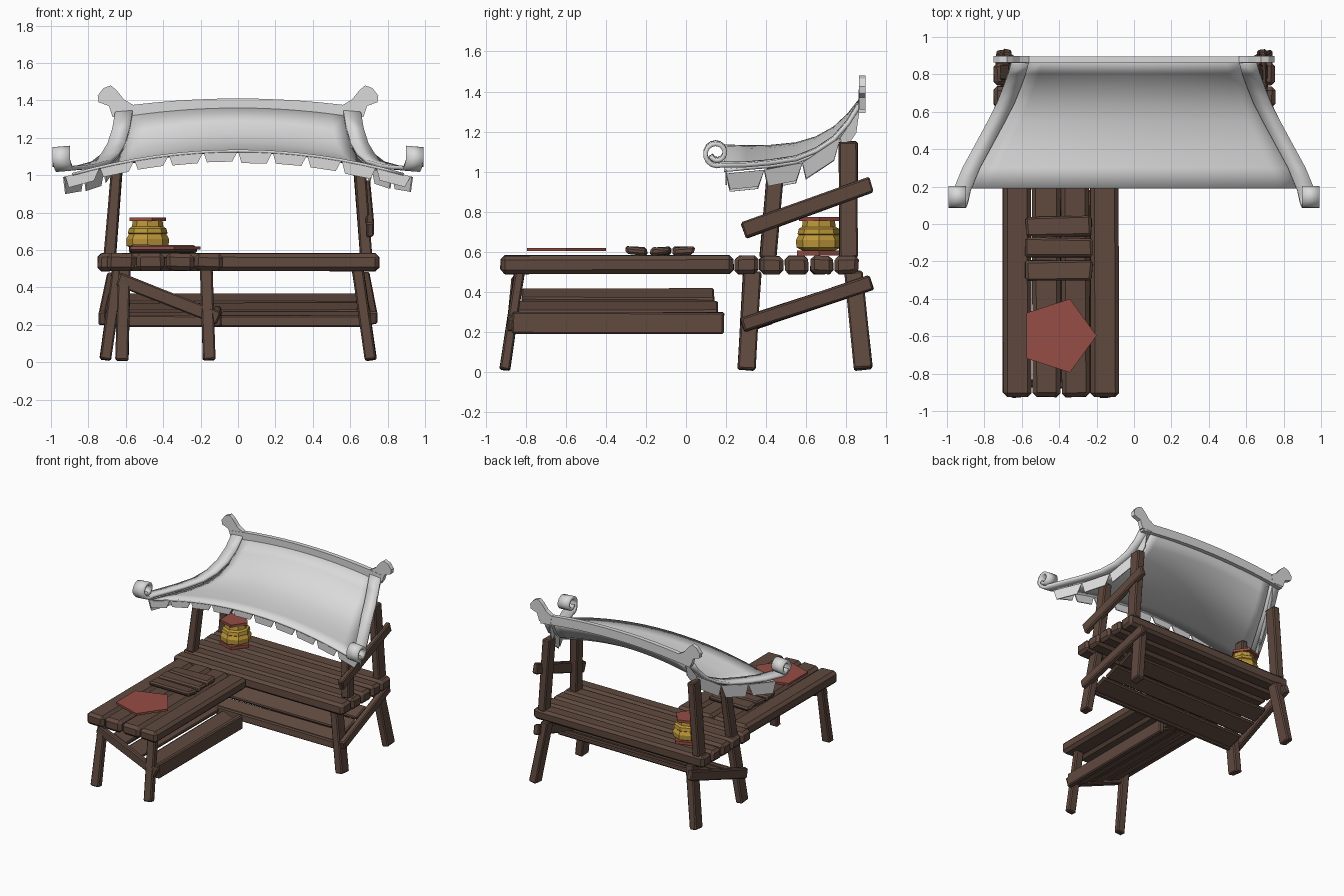
import bpy, bmesh, math, random
from mathutils import Vector, Matrix

random.seed(4)
cube = bpy.data.objects.get("Cube")
if cube:
    bpy.data.objects.remove(cube, do_unlink=True)


def material(name, r, g, b):
    m = bpy.data.materials.new(name)
    m.use_nodes = True
    m.diffuse_color = (r, g, b, 1)
    m.node_tree.nodes["Principled BSDF"].inputs["Base Color"].default_value = (r, g, b, 1)
    return m


WOOD = material("dark wood", 0.115, 0.067, 0.049)
CLOTH = material("pale canopy", 0.7, 0.7, 0.7)
RED = material("red lacquer", 0.3, 0.075, 0.058)
GOLD = material("gold paper", 0.5, 0.31, 0.04)


def add(name, verts, faces, mat, thickness=0, smooth=False):
    mesh = bpy.data.meshes.new(name)
    mesh.from_pydata([tuple(v) for v in verts], [], faces)
    bm = bmesh.new()
    bm.from_mesh(mesh)
    bmesh.ops.recalc_face_normals(bm, faces=bm.faces)
    bm.to_mesh(mesh)
    bm.free()
    mesh.materials.append(mat)
    ob = bpy.data.objects.new(name, mesh)
    bpy.context.collection.objects.link(ob)
    if thickness:
        mod = ob.modifiers.new("thickness", "SOLIDIFY")
        mod.thickness = thickness
        mod.offset = 0
    if smooth:
        bpy.ops.object.select_all(action="DESELECT")
        ob.select_set(True)
        bpy.context.view_layer.objects.active = ob
        bpy.ops.object.shade_smooth_by_angle(angle=math.radians(35))
    return ob


def beam(name, start, end, width, height, up=(0, 0, 1), bevel=0.008, jitter=0.004):
    """A slightly uneven timber running from start to end."""
    a, b = Vector(start), Vector(end)
    d = (b - a).normalized()
    side = Vector(up).cross(d).normalized()
    top = d.cross(side)
    bm = bmesh.new()
    bmesh.ops.create_cube(bm, size=1)
    rot = Matrix((side, top, d)).transposed()
    for v in bm.verts:
        p = Vector((v.co.x * width, v.co.y * height, v.co.z * (b - a).length))
        wobble = Vector([random.uniform(-jitter, jitter) for _ in range(3)])
        v.co = rot @ p + (a + b) / 2 + wobble
    mesh = bpy.data.meshes.new(name)
    bm.to_mesh(mesh)
    bm.free()
    mesh.materials.append(WOOD)
    ob = bpy.data.objects.new(name, mesh)
    bpy.context.collection.objects.link(ob)
    mod = ob.modifiers.new("worn edges", "BEVEL")
    mod.width = bevel
    mod.segments = 1
    return ob


def stack(name, cx, cy, sides, rings, mat):
    """A faceted body of revolution from (radius, z) rings."""
    verts, faces = [], []
    for r, z in rings:
        for i in range(sides):
            t = math.tau * i / sides
            verts.append((cx + r * math.cos(t), cy + r * math.sin(t), z))
    for k in range(len(rings) - 1):
        for i in range(sides):
            j = (i + 1) % sides
            faces.append((k * sides + i, k * sides + j, (k + 1) * sides + j, (k + 1) * sides + i))
    faces += [tuple(range(sides)), tuple(range(len(verts) - sides, len(verts)))]
    return add(name, verts, faces, mat)


# Table tops
for i in range(5):
    y = 0.302 + 0.125 * i
    beam("back_table_plank", (-0.75, y, 0.535), (0.755, y, 0.535), 0.117, 0.092, bevel=0.02)
for i in range(4):
    x = -0.625 + 0.156 * i
    beam("front_table_plank", (x, -0.925, 0.537), (x, 0.235, 0.537), 0.152, 0.092, bevel=0.022)
for i in range(3):
    y = -0.247 + 0.118 * i
    beam("cross_slat", (-0.58, y, 0.604), (-0.225, y, 0.604), 0.105, 0.038, bevel=0.012, jitter=0.008)

# Legs, canopy posts and side braces
for s in (-1, 1):
    beam("back_table_front_leg", (s * 0.71, 0.3, 0.01), (s * 0.64, 0.33, 0.5), 0.06, 0.09, (0, 1, 0))
    beam("back_table_back_leg", (s * 0.71, 0.885, 0.015), (s * 0.64, 0.835, 0.5), 0.06, 0.09, (0, 1, 0))
    beam("front_post", (s * 0.685, 0.41, 0.57), (s * 0.65, 0.447, 1.03), 0.062, 0.085, (0, 1, 0))
    beam("back_post", (s * 0.685, 0.81, 0.57), (s * 0.64, 0.81, 1.15), 0.062, 0.09, (0, 1, 0))
    beam("lower_brace", (s * 0.725, 0.28, 0.235), (s * 0.68, 0.925, 0.445), 0.045, 0.075)
beam("upper_brace", (0.705, 0.285, 0.705), (0.69, 0.925, 0.935), 0.04, 0.082)
for bottom, top in ((-0.62, -0.605), (-0.152, -0.17)):
    beam("front_table_leg", (bottom, -0.905, 0.01), (top, -0.832, 0.5), 0.068, 0.05, (0, 1, 0))
beam("front_table_brace", (-0.64, -0.85, 0.445), (-0.1, -0.87, 0.235), 0.04, 0.07)

# Tilted display shelves below each table
for i in range(3):
    y, z = 0.37 + 0.14 * i, 0.235 + 0.05 * i
    beam("back_shelf_plank", (-0.66, y, z), (0.655 - 0.01 * i, y, z), 0.135, 0.03, (0, -0.34, 0.94))
    x, z = -0.2 - 0.14 * i, 0.26 + 0.06 * i
    beam("front_shelf_plank", (x, -0.86 + 0.02 * i, z), (x, 0.18 - 0.02 * i, z), 0.135, 0.03, (0.39, 0, 0.92))
beam("back_shelf_lip", (-0.66, 0.3, 0.22), (0.66, 0.3, 0.22), 0.03, 0.06)
beam("front_shelf_lip", (-0.11, -0.87, 0.245), (-0.11, 0.19, 0.245), 0.04, 0.11)

# Red tray and lantern
stack("pentagon_tray", -0.407, -0.597, 5, [(0.207, 0.603), (0.207, 0.619)], RED)
stack("lantern_base", -0.485, 0.665, 5, [(0.117, 0.583), (0.117, 0.606)], RED)
stack("lantern_body", -0.483, 0.663, 8,
      [(0.08, 0.606), (0.112, 0.622), (0.114, 0.66), (0.1, 0.685), (0.106, 0.69),
       (0.1, 0.715), (0.084, 0.725), (0.08, 0.755)], GOLD)
stack("lantern_lid", -0.492, 0.667, 5, [(0.108, 0.755), (0.108, 0.775)], RED)

# Canopy profile: depth, half width, edge height, centre height
ROWS = [(0.19, 0.885, 1.005, 1.13), (0.3, 0.825, 1.015, 1.125), (0.42, 0.76, 1.025, 1.127),
        (0.55, 0.69, 1.045, 1.14), (0.65, 0.64, 1.085, 1.17), (0.74, 0.605, 1.145, 1.22),
        (0.81, 0.58, 1.225, 1.285), (0.865, 0.565, 1.315, 1.355)]


def canopy(u, y):
    """Point on the sagging sheet, u from -1 to 1 across."""
    for a, b in zip(ROWS, ROWS[1:]):
        if y <= b[0]:
            break
    t = (y - a[0]) / (b[0] - a[0])
    _, half, edge, mid = [p + (q - p) * t for p, q in zip(a, b)]
    return Vector((u * half, y, mid + (edge - mid) * u * u))


N = 16
verts = [canopy(2 * i / N - 1, r[0]) for r in ROWS for i in range(N + 1)]
faces = [(k * (N + 1) + i, k * (N + 1) + i + 1, (k + 1) * (N + 1) + i + 1, (k + 1) * (N + 1) + i)
         for k in range(len(ROWS) - 1) for i in range(N)]
add("canopy_sheet", verts, faces, CLOTH, 0.014, True)


def flaps(name, points, drop):
    """Ragged cloth flaps hanging between neighbouring points."""
    vs, fs = [], []
    for a, b in zip(points, points[1:]):
        n = len(vs)
        down = Vector((0, 0, -drop * random.uniform(0.85, 1.15)))
        vs += [a, b, b.lerp(a, 0.17) + down, a.lerp(b, 0.1) + down]
        fs.append((n, n + 1, n + 2, n + 3))
    add(name, vs, fs, CLOTH, 0.008)


flaps("front_valance", [canopy(-1.05 + 0.21 * i, 0.2) for i in range(11)], 0.06)
for s in (-1, 1):
    flaps("side_valance", [canopy(s * 1.06, y) for y in (0.2, 0.39, 0.58, 0.77, 0.865)], 0.085)

# Curved edge rails ending in scrolls
for s in (-1, 1):
    path = [(r[1] + 0.045, r[0], r[2] + 0.018) for r in reversed(ROWS[1:])]
    for i in range(19):
        t = math.radians(-65 - 25 * i)
        r = 0.064 - 0.0019 * i
        path.append((0.92 + 0.025 * min(i / 4, 1), 0.152 + r * math.cos(t), 1.09 + r * math.sin(t)))
    verts = [(s * (x + w), y, z + (0.008 if w < 0 else 0)) for x, y, z in path for w in (-0.047, 0.047)]
    faces = [(2 * i, 2 * i + 1, 2 * i + 3, 2 * i + 2) for i in range(len(path) - 1)]
    add("scroll_rail", verts, faces, CLOTH, 0.022, True)

# Ridge board with a finial at each end
verts, faces = [], []
for i in range(13):
    x = -0.66 + 0.11 * i
    z = 1.41 - 0.108 * x * x
    verts += [(x, 0.878, z), (x, 0.878, z - 0.07)]
    if i:
        faces.append((2 * i - 2, 2 * i, 2 * i + 1, 2 * i - 1))
add("ridge_board", verts, faces, CLOTH, 0.034)

FINIAL = [(0.56, 1.375), (0.61, 1.405), (0.65, 1.455), (0.68, 1.48), (0.72, 1.465),
          (0.75, 1.425), (0.745, 1.39), (0.69, 1.37), (0.67, 1.31), (0.57, 1.31)]
for s in (-1, 1):
    add("ridge_finial", [(s * x, 0.88, z) for x, z in FINIAL], [tuple(range(len(FINIAL)))], CLOTH, 0.034)
